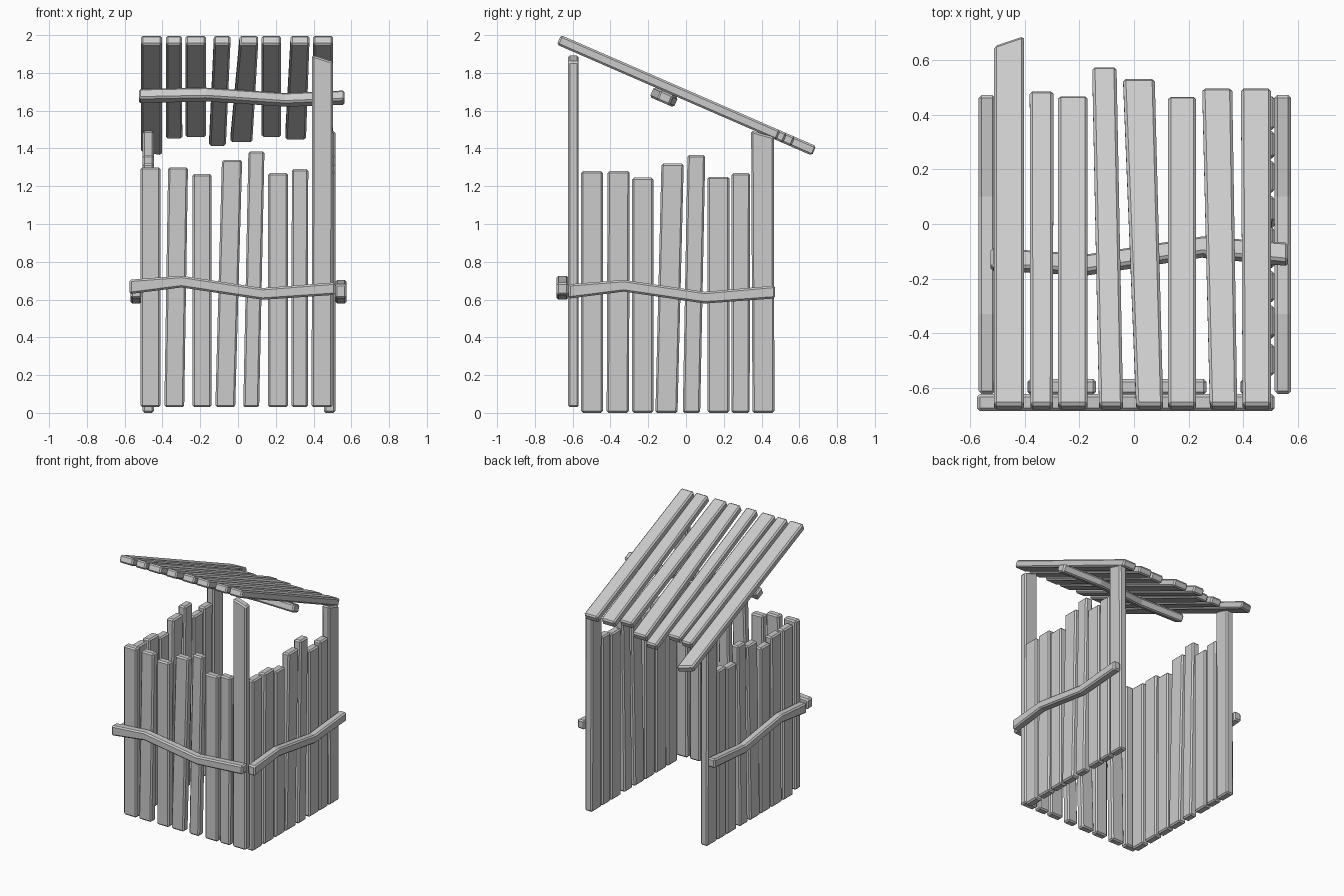
import bpy, bmesh, math
from mathutils import Vector

if "Cube" in bpy.data.objects:
    bpy.data.objects.remove(bpy.data.objects["Cube"])


def board(name, pairs, depth, frame, bevel=0.01):
    """Strip of edge pairs in a local (a, b) plane, thickened along c, chamfered."""
    origin, ax, bx, cx = (Vector(v) for v in frame)
    bm = bmesh.new()
    rings = []
    for (a0, b0), (a1, b1) in pairs:
        ring = [(a0, b0, 0), (a1, b1, 0), (a1, b1, depth), (a0, b0, depth)]
        rings.append([bm.verts.new(origin + ax * p[0] + bx * p[1] + cx * p[2]) for p in ring])
    for r, s in zip(rings, rings[1:]):
        for i in range(4):
            j = (i + 1) % 4
            bm.faces.new((r[i], r[j], s[j], s[i]))
    bm.faces.new(rings[0])
    bm.faces.new(rings[-1])
    bmesh.ops.recalc_face_normals(bm, faces=bm.faces[:])
    sharp = [e for e in bm.edges if e.calc_face_angle() > math.radians(40)]
    bmesh.ops.bevel(bm, geom=sharp, offset=bevel, segments=1, affect='EDGES')
    me = bpy.data.meshes.new(name)
    bm.to_mesh(me)
    bm.free()
    ob = bpy.data.objects.new(name, me)
    bpy.context.collection.objects.link(ob)
    return ob


def planks(name, rows, base, depth, frame):
    """Each row: bottom left/right, top left/right, height at left/right."""
    for i, (b0, b1, t0, t1, h0, h1) in enumerate(rows):
        board(f"{name}_{i + 1}", [((b0, base), (b1, base)), ((t0, h0), (t1, h1))], depth, frame)


def rail(name, path, depth, frame):
    """Each point: position along, centre height, half thickness."""
    board(name, [((a, b - h), (a, b + h)) for a, b, h in path], depth, frame)


X, Y, Z = (1, 0, 0), (0, 1, 0), (0, 0, 1)

# Front wall
planks("front_plank", [
    (-.515, -.41, -.515, -.41, 1.30, 1.30),
    (-.39, -.285, -.37, -.265, 1.30, 1.30),
    (-.24, -.14, -.24, -.14, 1.265, 1.265),
    (-.12, -.015, -.085, .022, 1.34, 1.34),
    (.028, .112, .055, .14, 1.385, 1.385),
    (.16, .265, .16, .265, 1.27, 1.27),
    (.283, .37, .285, .372, 1.29, 1.29),
    (.39, .50, .392, .502, 1.895, 1.86),
], .03, .057, ((0, -.625, 0), X, Z, Y))
rail("front_rail", [(-.575, .667, .038), (-.30, .695, .031),
                    (.13, .63, .031), (.515, .658, .033)],
     .062, ((0, -.685, 0), X, Z, Y))

# Side walls, mirrored left and right
side_rows = [
    (-.555, -.44, -.555, -.44, 1.28, 1.28),
    (-.42, -.302, -.415, -.298, 1.28, 1.28),
    (-.285, -.173, -.285, -.173, 1.245, 1.245),
    (-.162, -.045, -.13, -.012, 1.32, 1.32),
    (-.017, .075, .008, .102, 1.365, 1.365),
    (.115, .23, .115, .23, 1.25, 1.25),
    (.24, .337, .242, .34, 1.27, 1.27),
    (.352, .468, .345, .465, 1.495, 1.46),
]
side_rail = [(-.622, .643, .038), (-.33, .673, .031),
             (.10, .61, .031), (.472, .64, .034)]
for side, s in (("right", 1), ("left", -1)):
    inward = (-s, 0, 0)
    planks(f"{side}_plank", side_rows, 0.0, .06, ((.005 + .515 * s - .005 * s, 0, 0), Y, Z, inward))
    rail(f"{side}_rail", side_rail, .06, ((.003 + .572 * s, 0, 0), Y, Z, inward))

# Sloping roof, laid out along the slope from its upper front edge
tilt = math.atan2(.585, 1.345)
c, s = math.cos(tilt), math.sin(tilt)
down, into = (0, c, -s), (0, -s, -c)
front_y, front_z, thick = -.662, 2.0, .055


def along(y):
    return (y - front_y) / c


planks("roof_plank", [
    (f0, f1, b0, b1, along(y0), along(y1)) for f0, f1, b0, b1, y0, y1 in [
        (-.513, -.403, -.513, -.403, .655, .692),
        (-.38, -.297, -.382, -.295, .49, .49),
        (-.278, -.17, -.278, -.17, .472, .472),
        (-.128, -.04, -.153, -.064, .578, .578),
        (.008, .107, -.04, .076, .535, .535),
        (.125, .228, .125, .228, .47, .47),
        (.278, .378, .25, .36, .50, .50),
        (.398, .502, .392, .502, .50, .50),
    ]], 0, thick, ((0, front_y, front_z), X, down, into))

# Roof batten on the underside
under = Vector((0, front_y, front_z)) + Vector(into) * thick
rail("roof_batten", [(x, (y - under.y + .03 * s) / c, h) for x, y, h in [
    (-.525, -.13, .038), (-.17, -.15, .034), (.25, -.085, .034), (.565, -.112, .038)]],
     .058, (under, X, down, into))
